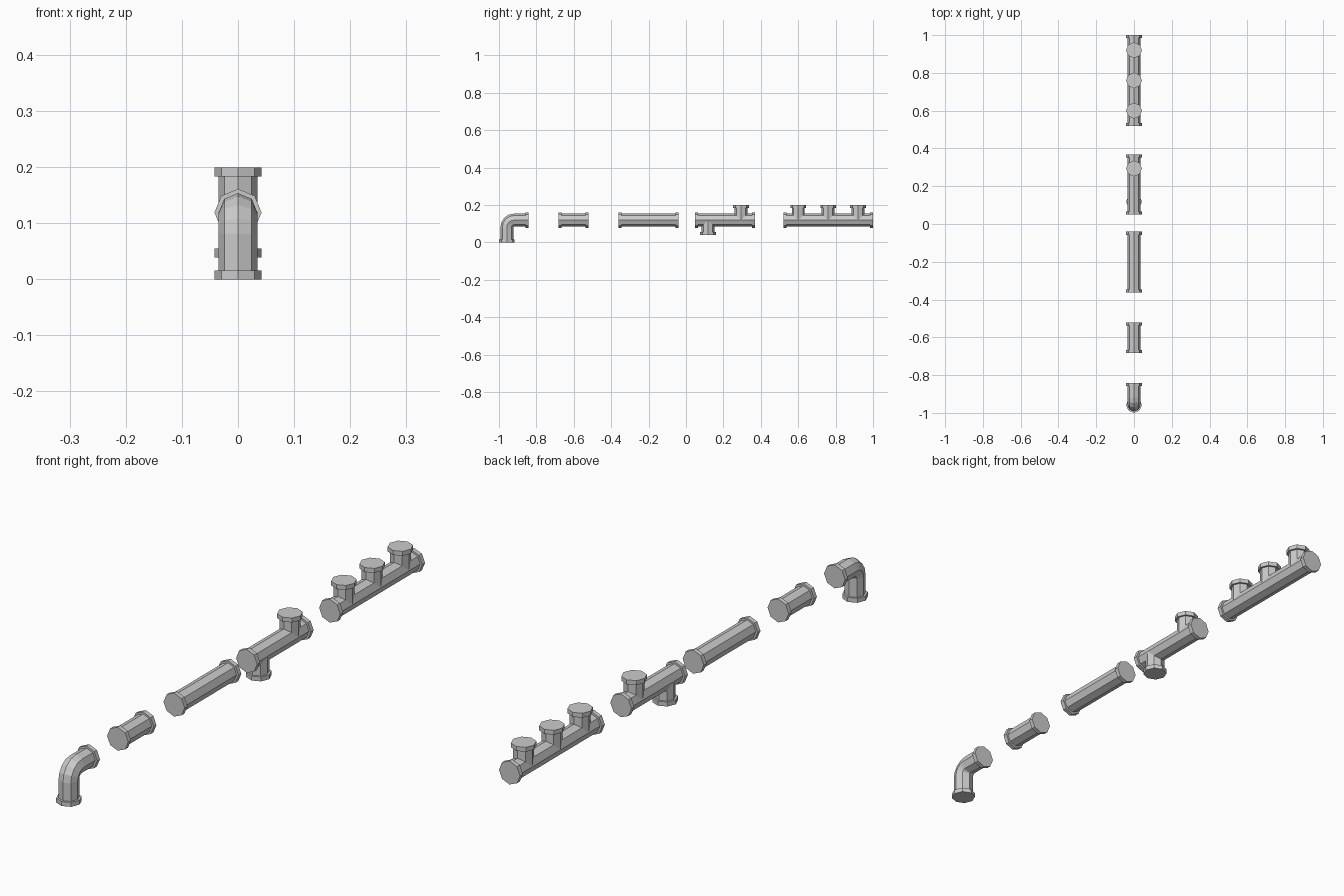
import bpy, bmesh
from math import sin, cos, pi, radians
from mathutils import Vector

if "Cube" in bpy.data.objects:
    bpy.data.objects.remove(bpy.data.objects["Cube"])

SIDES = 8
R, RF, LIP = 0.0345, 0.042, 0.016    # pipe radius, flange radius, flange length
AXIS_Z, REACH = 0.119, 0.08          # run height, outlet length from the axis
X = Vector((1, 0, 0))


def ring(centre, direction, radius, saddle=False):
    """Octagon across a path; a saddle ring is mitred onto the main run."""
    v = X.cross(direction)
    pts = []
    for i in range(SIDES):
        a = 2 * pi * i / SIDES
        p = centre + radius * (cos(a) * X + sin(a) * v)
        if saddle:
            p += direction * radius * abs(sin(a))
        pts.append(p)
    return pts


def loft(bm, rings, cap_start=True, cap_end=True):
    rows = [[bm.verts.new(p) for p in r] for r in rings]
    for a, b in zip(rows, rows[1:]):
        for i in range(SIDES):
            j = (i + 1) % SIDES
            bm.faces.new((a[i], a[j], b[j], b[i]))
    if cap_start:
        bm.faces.new(rows[0][::-1])
    if cap_end:
        bm.faces.new(rows[-1])


def flange(end, direction):
    """Rings of a flange, from its outer face to the pipe behind it."""
    back = end - direction * LIP
    return [ring(end, direction, RF), ring(back, direction, RF), ring(back, direction, R)]


def flange_in(start, direction):
    """Same flange at the start of a path that runs along direction."""
    inner = start + direction * LIP
    return [ring(start, direction, RF), ring(inner, direction, RF), ring(inner, direction, R)]


def finish(name, bm):
    bmesh.ops.recalc_face_normals(bm, faces=bm.faces[:])
    me = bpy.data.meshes.new(name)
    bm.to_mesh(me)
    bm.free()
    ob = bpy.data.objects.new(name, me)
    bpy.context.collection.objects.link(ob)


def straight(name, y0, y1, outlets=()):
    """Flanged run along y with outlets given as (y, +1 up / -1 down)."""
    bm = bmesh.new()
    d = Vector((0, 1, 0))
    loft(bm, flange_in(Vector((0, y0, AXIS_Z)), d) + flange(Vector((0, y1, AXIS_Z)), d)[::-1])
    for y, s in outlets:
        base, up = Vector((0, y, AXIS_Z)), Vector((0, 0, s))
        loft(bm, [ring(base, up, R, True)] + flange(base + up * REACH, up)[::-1], cap_start=False)
    finish(name, bm)


def elbow(name, y_foot, y_end, bend=0.038, steps=4):
    bm = bmesh.new()
    rings = flange_in(Vector((0, y_foot, 0)), Vector((0, 0, 1)))
    for k in range(steps + 1):
        a = radians(90 * k / steps)
        c = Vector((0, y_foot + bend - bend * cos(a), AXIS_Z - bend + bend * sin(a)))
        rings.append(ring(c, Vector((0, sin(a), cos(a))), R))
    rings += flange(Vector((0, y_end, AXIS_Z)), Vector((0, 1, 0)))[::-1]
    loft(bm, rings)
    finish(name, bm)


# The five pipe pieces in a row
elbow("elbow_pipe", -0.958, -0.842)
straight("short_pipe", -0.682, -0.522)
straight("long_pipe", -0.362, -0.041)
straight("offset_tee_pipe", 0.049, 0.369, [(0.118, -1), (0.294, 1)])
straight("manifold_pipe", 0.52, 1.0, [(0.6, 1), (0.76, 1), (0.92, 1)])
